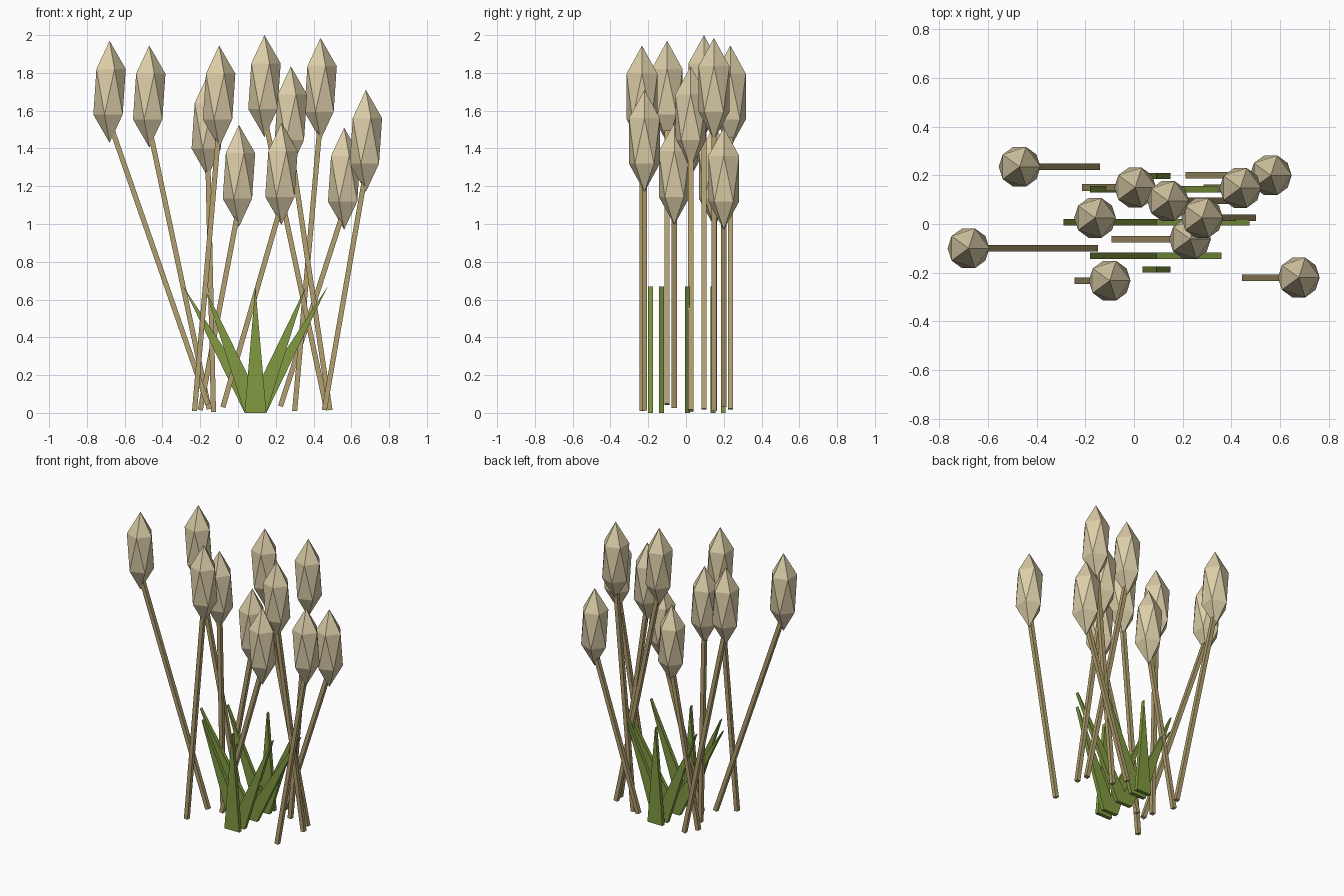
import bpy
import bmesh
from math import atan2
from mathutils import Vector, Matrix

cube = bpy.data.objects.get("Cube")
if cube:
    bpy.data.objects.remove(cube, do_unlink=True)


def material(name, color):
    mat = bpy.data.materials.new(name)
    mat.use_nodes = True
    mat.diffuse_color = (*color, 1)
    mat.node_tree.nodes["Principled BSDF"].inputs["Base Color"].default_value = (*color, 1)
    return mat


SEED = material("pale seed head", (0.71, 0.61, 0.39))
STALK = material("dry stalk", (0.45, 0.35, 0.16))
LEAF = material("leaf green", (0.22, 0.32, 0.052))


def add_object(name, bm, mat):
    bmesh.ops.recalc_face_normals(bm, faces=bm.faces)
    mesh = bpy.data.meshes.new(name)
    bm.to_mesh(mesh)
    bm.free()
    mesh.materials.append(mat)
    obj = bpy.data.objects.new(name, mesh)
    bpy.context.collection.objects.link(obj)
    return obj


HEAD_RADIUS, HEAD_HALF = 0.096, 0.27
STALK_WIDTH = 0.027
LEAF_HEIGHT, LEAF_THICKNESS = 0.67, 0.026


# Faceted seed head: a stretched icosahedron standing upright
def seed_head(name, x, y, top):
    bm = bmesh.new()
    bmesh.ops.create_icosphere(bm, subdivisions=1, radius=1)
    bmesh.ops.scale(bm, vec=(HEAD_RADIUS, HEAD_RADIUS, HEAD_HALF), verts=bm.verts)
    obj = add_object(name, bm, SEED)
    obj.location = (x, y, top - HEAD_HALF)


# Square stalk leaning sideways from its foot into the head
def stalk(name, foot, tip):
    lean = tip - foot
    bm = bmesh.new()
    bmesh.ops.create_cube(bm, size=1)
    bmesh.ops.scale(bm, vec=(STALK_WIDTH, STALK_WIDTH, lean.length), verts=bm.verts)
    obj = add_object(name, bm, STALK)
    turn = Matrix.Rotation(atan2(lean.x, lean.z), 4, 'Y')
    obj.matrix_world = Matrix.Translation((foot + tip) / 2) @ turn


# Flat triangular blade whose tip is pushed sideways
def leaf(name, y, tip_x):
    bm = bmesh.new()
    outline = [(0.035, 0), (0.15, 0), (tip_x, LEAF_HEIGHT)]
    face = bm.faces.new([bm.verts.new((x, y - LEAF_THICKNESS / 2, z)) for x, z in outline])
    ext = bmesh.ops.extrude_face_region(bm, geom=[face])
    moved = [v for v in ext["geom"] if isinstance(v, bmesh.types.BMVert)]
    bmesh.ops.translate(bm, vec=(0, LEAF_THICKNESS, 0), verts=moved)
    add_object(name, bm, LEAF)


# Each reed: head x, y, head top z, stalk foot x, foot z
reeds = [
    (-0.68, -0.10, 1.97, -0.16, 0.045),
    (-0.47, 0.235, 1.945, -0.153, 0.02),
    (-0.16, 0.025, 1.79, -0.13, 0.005),
    (-0.10, -0.233, 1.945, -0.23, 0.01),
    (0.005, 0.15, 1.525, -0.20, 0.015),
    (0.14, 0.095, 2.0, 0.468, 0.02),
    (0.28, 0.025, 1.835, 0.487, 0.015),
    (0.23, -0.062, 1.535, -0.08, 0.03),
    (0.437, 0.148, 1.985, 0.30, 0.01),
    (0.562, 0.20, 1.51, 0.225, 0.035),
    (0.677, -0.22, 1.71, 0.457, 0.015),
]
for i, (x, y, top, foot_x, foot_z) in enumerate(reeds, 1):
    seed_head(f"seed_head_{i}", x, y, top)
    stalk(f"stalk_{i}", Vector((foot_x, y, foot_z)), Vector((x, y, top - 1.6 * HEAD_HALF)))

# Clump of leaves: wide pair in the middle, narrower pairs, upright ends
blades = [(0.007, -0.29), (0.007, 0.475), (0.143, -0.18), (0.143, 0.36),
          (-0.13, -0.18), (-0.13, 0.36), (0.197, 0.092), (-0.187, 0.092)]
for i, (y, tip_x) in enumerate(blades, 1):
    leaf(f"leaf_{i}", y, tip_x)
